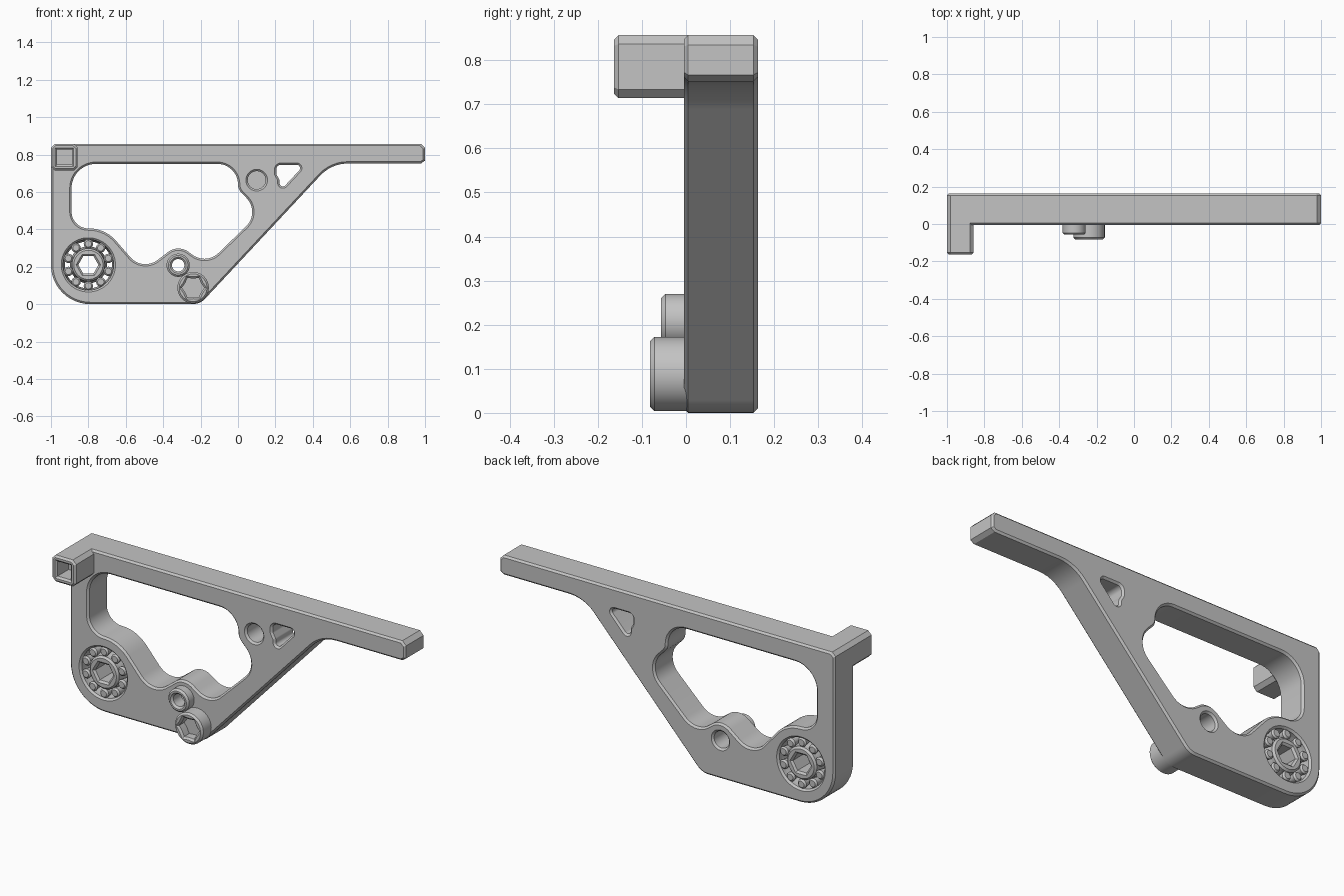
import bpy
import bmesh
import math
from mathutils import Matrix, Vector

cube = bpy.data.objects.get("Cube")
if cube:
    bpy.data.objects.remove(cube, do_unlink=True)

FRONT, BACK = -0.005, 0.163
CHAMFER = 0.01

grey = bpy.data.materials.new("plain grey")
grey.use_nodes = True
grey.diffuse_color = (0.55, 0.55, 0.55, 1)
for node in grey.node_tree.nodes:
    if node.type == 'BSDF_PRINCIPLED':
        node.inputs["Base Color"].default_value = grey.diffuse_color


def finish(name, mesh, bm):
    """Weld, orient, mark sharp edges and link the part."""
    bmesh.ops.remove_doubles(bm, verts=bm.verts, dist=0.0001)
    bmesh.ops.dissolve_degenerate(bm, edges=bm.edges, dist=0.00001)
    bmesh.ops.recalc_face_normals(bm, faces=bm.faces)
    for f in bm.faces:
        f.smooth = True
        f.material_index = 0
    for e in bm.edges:
        e.smooth = e.calc_face_angle(0) < math.radians(30)
    bm.to_mesh(mesh)
    bm.free()
    mesh.materials.clear()
    mesh.materials.append(grey)
    obj = bpy.data.objects.new(name, mesh)
    bpy.context.scene.collection.objects.link(obj)
    return obj


def rounded(corners):
    """Outline through (x, z, radius) corners with filleted bends."""
    out = []
    for i, (x, z, r) in enumerate(corners):
        p = Vector((x, z))
        if r == 0:
            out.append(p)
            continue
        a = (Vector(corners[i - 1][:2]) - p).normalized()
        b = (Vector(corners[(i + 1) % len(corners)][:2]) - p).normalized()
        half = math.acos(max(-1, min(1, a.dot(b)))) / 2
        centre = p + (a + b).normalized() * r / math.sin(half)
        reach = r / math.tan(half)
        v0, v1 = p + a * reach - centre, p + b * reach - centre
        start = math.atan2(v0.y, v0.x)
        turn = math.atan2(v0.x * v1.y - v0.y * v1.x, v0.dot(v1))
        steps = max(2, math.ceil(abs(turn) / 0.14))
        for k in range(steps + 1):
            t = start + turn * k / steps
            out.append(centre + Vector((math.cos(t), math.sin(t))) * r)
    return out


def ring(centre, radii, n=40):
    """Regular outline; several radii alternate to make lobes."""
    return [Vector(centre) + Vector((math.cos(t), math.sin(t))) * radii[k % len(radii)]
            for k in range(n) for t in [2 * math.pi * k / n]]


def plate(name, outlines, y0, y1):
    """Chamfered slab from an outer outline and its holes."""
    cu = bpy.data.curves.new(name, 'CURVE')
    cu.dimensions = '2D'
    cu.fill_mode = 'BOTH'
    cu.extrude = (y1 - y0) / 2 - CHAMFER
    cu.bevel_depth = CHAMFER
    cu.bevel_resolution = 0
    cu.offset = -CHAMFER
    for pts in outlines:
        sp = cu.splines.new('POLY')
        sp.points.add(len(pts) - 1)
        for q, p in zip(sp.points, pts):
            q.co = (p.x, p.y, 0, 1)
        sp.use_cyclic_u = True
    tmp = bpy.data.objects.new(name + " helper", cu)
    bpy.context.scene.collection.objects.link(tmp)
    deps = bpy.context.evaluated_depsgraph_get()
    mesh = bpy.data.meshes.new_from_object(tmp.evaluated_get(deps))
    bpy.data.objects.remove(tmp, do_unlink=True)
    bpy.data.curves.remove(cu)
    mesh.name = name
    mesh.transform(Matrix.Translation((0, (y0 + y1) / 2, 0)) @ Matrix.Rotation(math.pi / 2, 4, 'X'))
    bm = bmesh.new()
    bm.from_mesh(mesh)
    return finish(name, mesh, bm)


def lathe(name, centre, profile, n=24, closed=False):
    """Turn an (radius, y) profile about an axis along y."""
    bm = bmesh.new()
    rows = [[bm.verts.new((centre[0] + r * math.cos(t), y, centre[1] + r * math.sin(t)))
             for r, y in profile] for t in (2 * math.pi * k / n for k in range(n))]
    m = len(profile)
    for k in range(n):
        a, b = rows[k], rows[(k + 1) % n]
        for j in range(m if closed else m - 1):
            i = (j + 1) % m
            bm.faces.new((a[j], a[i], b[i], b[j]))
    return finish(name, bpy.data.meshes.new(name), bm)


def plug(name, centre, r, y0, y1):
    return lathe(name, centre, [(0, y0), (r, y0), (r, y1), (0, y1)], 40)


BEARING, PIN, BOLT, POCKET = (-0.8, 0.21), (-0.32, 0.208), (-0.24, 0.088), (0.1, 0.663)

# Main bracket: outer outline, large window, small window and round holes
outer = rounded([(-1, 0.837, 0), (-0.98, 0.857, 0), (0.978, 0.857, 0), (1, 0.835, 0),
                 (1, 0.767, 0), (0.978, 0.752, 0), (0.5, 0.752, 0.2),
                 (-0.203, 0, 0.09), (-1, 0, 0.21)])
window = rounded([(-0.89, 0.75, 0.13), (0, 0.75, 0.11), (0, 0.615, 0.06),
                  (0.12, 0.49, 0.107), (-0.17, 0.21, 0.107), (-0.32, 0.32, 0.09),
                  (-0.51, 0.175, 0.107), (-0.71, 0.405, 0.19), (-0.89, 0.405, 0.09)])
small_window = rounded([(0.205, 0.745, 0.025), (0.205, 0.695, 0.02), (0.222, 0.665, 0.02),
                        (0.222, 0.602, 0.018), (0.355, 0.745, 0.018)])
plate("bracket", [outer, window, small_window, ring(BEARING, [0.135], 64),
                  ring(PIN, [0.045]), ring(POCKET, [0.048])], FRONT, BACK)
plug("pocket_floor", POCKET, 0.0585, 0.11, BACK)

# Square socket post at the front corner
cx, cz, h, c = -0.9285, 0.7855, 0.0715, 0.02
post = [Vector((cx + sx * u, cz + sz * v)) for sx, sz, flip in
        ((1, 1, 0), (-1, 1, 1), (-1, -1, 0), (1, -1, 1))
        for u, v in ([(h, h - c), (h - c, h)][::-1 if flip else 1])]
bore = [Vector((cx + sx * 0.04, cz + sz * 0.04)) for sx, sz in ((1, 1), (-1, 1), (-1, -1), (1, -1))]
plate("socket_post", [post, bore], -BACK, 0.05)
plug("socket_floor", (cx, cz), 0.06, -0.06, 0.04)

# Roller bearing: ridged races, hub with hexagonal bore, waisted rollers
mid = (FRONT + BACK) / 2
y0, y1 = FRONT + 0.012, BACK - 0.012
lathe("outer_race", BEARING, [(0.138, y0), (0.126, mid), (0.138, y1)], 64, True)
lathe("inner_race", BEARING, [(0.085, y0), (0.099, mid), (0.085, y1)], 64, True)
plate("bearing_hub", [ring(BEARING, [0.088], 64), ring(BEARING, [0.054], 6)], FRONT, BACK)
f, b = FRONT + 0.002, BACK - 0.002
roller = [(0, f), (0.017, f), (0.025, f + 0.009), (0.013, mid),
          (0.025, b - 0.009), (0.017, b), (0, b)]
for k in range(10):
    t = math.pi / 2 + k * math.pi / 5
    lathe("roller_%d" % (k + 1), (BEARING[0] + 0.1125 * math.cos(t),
                                  BEARING[1] + 0.1125 * math.sin(t)), roller)

# Hollow pin and socket-head bolt
plate("hollow_pin", [ring(PIN, [0.062]), ring(PIN, [0.033])], -0.057, 0.03)
plate("bolt_head", [ring(BOLT, [0.084], 48), ring(BOLT, [0.06, 0.049], 12)], -0.082, 0.02)
plug("bolt_socket_floor", BOLT, 0.07, -0.03, 0.015)
